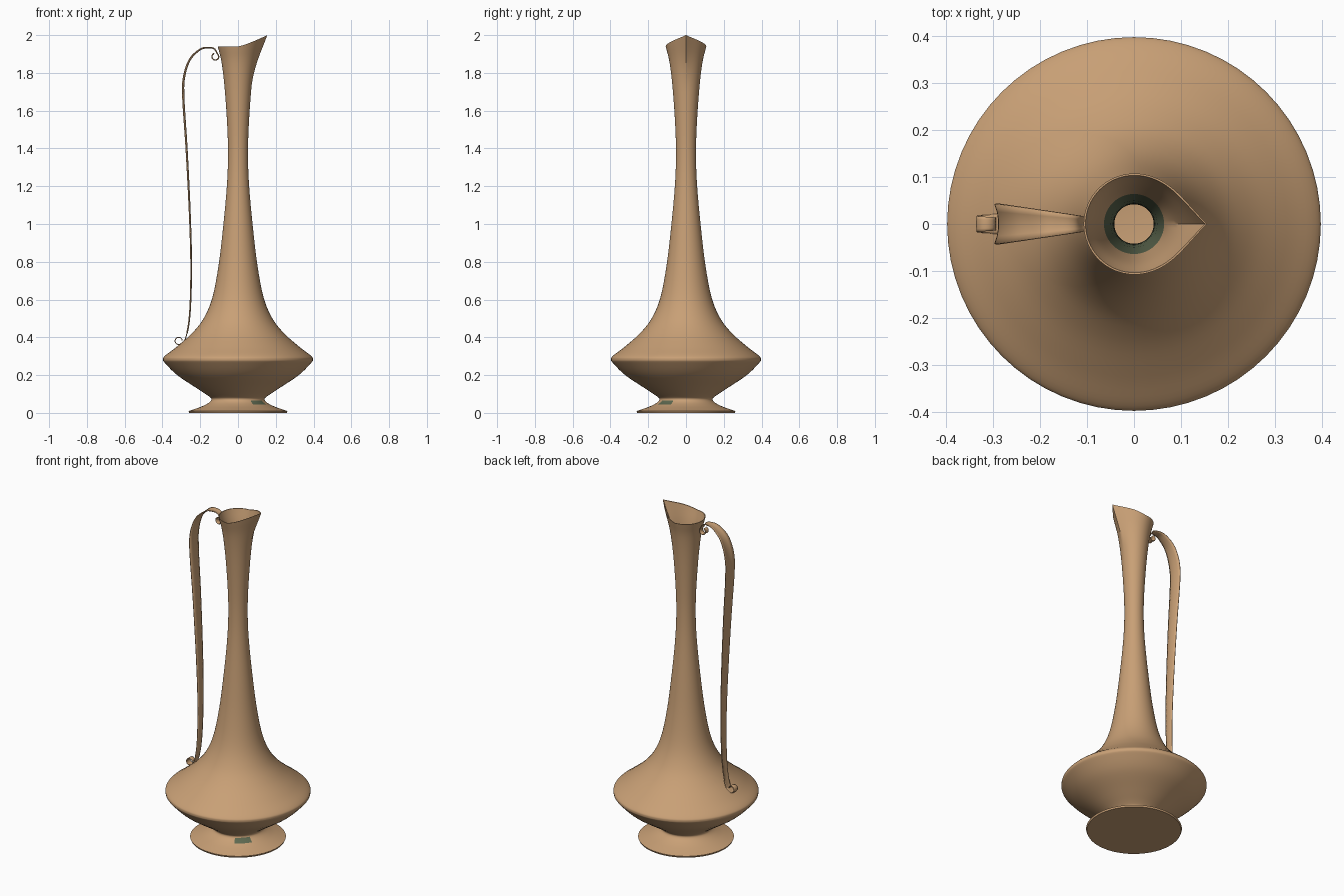
import bpy, bmesh, math
from mathutils import Vector

cube = bpy.data.objects.get("Cube")
if cube:
    bpy.data.objects.remove(cube, do_unlink=True)

SEGMENTS = 64


def material(name, color):
    mat = bpy.data.materials.new(name)
    mat.use_nodes = True
    mat.diffuse_color = (*color, 1)
    mat.node_tree.nodes["Principled BSDF"].inputs["Base Color"].default_value = (*color, 1)
    return mat


tan = material("tan clay", (0.58, 0.35, 0.18))
green = material("dark green", (0.11, 0.14, 0.08))


def spline(points, steps):
    """Smooth path through the points."""
    pts = [Vector(p) for p in points]
    pts = [2 * pts[0] - pts[1]] + pts + [2 * pts[-1] - pts[-2]]
    out = []
    for a, b, c, d in zip(pts, pts[1:], pts[2:], pts[3:]):
        for i in range(steps):
            t = i / steps
            out.append(0.5 * (2 * b + (c - a) * t + (2 * a - 5 * b + 4 * c - d) * t ** 2
                              + (3 * b - a - 3 * c + d) * t ** 3))
    return out + [pts[-2]]


def finish(bm, name, angle):
    bmesh.ops.recalc_face_normals(bm, faces=bm.faces)
    mesh = bpy.data.meshes.new(name)
    bm.to_mesh(mesh)
    bm.free()
    obj = bpy.data.objects.new(name, mesh)
    bpy.context.collection.objects.link(obj)
    mesh.materials.append(tan)
    mesh.materials.append(green)
    bpy.ops.object.select_all(action="DESELECT")
    obj.select_set(True)
    bpy.context.view_layer.objects.active = obj
    bpy.ops.object.shade_smooth_by_angle(angle=math.radians(angle))
    return obj


# Vessel: lathed outer and inner wall, with the rim pulled into a spout
RIM = 1.94
outer = spline([(.262, .01), (.225, .022), (.185, .037), (.153, .055), (.141, .073),
                (.157, .09), (.222, .133), (.322, .2), (.385, .262), (.397, .283),
                (.386, .303), (.325, .35), (.245, .42), (.182, .5), (.136, .61),
                (.103, .78), (.077, 1.0), (.059, 1.2), (.053, 1.35), (.056, 1.5),
                (.069, 1.7), (.086, 1.85), (.107, RIM)], 5)
inner = [Vector((p.x - (.011 if p.y < 1.6 else .011 - .007 * (p.y - 1.6) / .34), p.y))
         for p in reversed(outer) if p.y > .12]
profile = [Vector((.258, 0))] + outer + inner


def lip_point(r, z, angle):
    pull = max(0, (z - 1.72) / (RIM - 1.72)) ** 2
    r += .048 * pull * math.exp(-abs(angle) / .33)
    x, y = r * math.cos(angle), r * math.sin(angle)
    return x, y, z + .06 * pull * (max(0, x) / .155) ** 1.25


bm = bmesh.new()
angles = [math.tau * i / SEGMENTS for i in range(SEGMENTS)]
angles = [a - math.tau if a > math.pi else a for a in angles]
rings = [[bm.verts.new(lip_point(p.x, p.y, a)) for a in angles] for p in profile]
for j, (low, high) in enumerate(zip(rings, rings[1:])):
    is_inner = j > len(outer)
    mid = (profile[j] + profile[j + 1]) / 2
    for i in range(SEGMENTS):
        k = (i + 1) % SEGMENTS
        face = bm.faces.new((low[i], low[k], high[k], high[i]))
        # Green band inside the neck and small patch on the foot
        center = face.calc_center_median()
        turn = math.degrees(math.atan2(center.y, center.x))
        band = is_inner and 1.25 < mid.y < 1.73
        patch = not is_inner and .043 < mid.y < .066 and abs(turn + 45) < 17
        face.material_index = int(band or patch)
bm.faces.new(rings[0])
bm.faces.new(rings[-1])
finish(bm, "vessel_body", 40)


# Handle: curved ribbon with a curl at each end
def curl(cx, cz, radius, start, sweep, count=18):
    steps = [math.radians(start - sweep * i / count) for i in range(count + 1)]
    return [Vector((cx + radius * math.cos(a), cz + radius * math.sin(a))) for a in steps]


top_curl = curl(-.12, 1.886, .018, 50, 300)
low_curl = curl(-.314, .381, .019, -50, 300)
strap = spline([top_curl[0], (-.125, 1.927), (-.155, 1.934), (-.2, 1.924), (-.255, 1.87),
                (-.286, 1.775), (-.289, 1.66), (-.272, 1.395), (-.256, 1.075),
                (-.248, .81), (-.251, .6), (-.261, .47), (-.28, .39), low_curl[0]], 7)
path = top_curl[:0:-1] + strap + low_curl[1:]


def half_width(index, p):
    if index < len(top_curl):
        return .015
    if index >= len(path) - len(low_curl):
        return .02 - .007 * (index - len(path) + len(low_curl)) / len(low_curl)
    if p.y > 1.7:
        return .015 + .028 * min(1, max(0, (-.1 - p.x) / .185))
    return .021 + .022 * max(0, (p.y - .4) / 1.3)


bm = bmesh.new()
rows = []
for i, p in enumerate(path):
    tangent = (path[min(i + 1, len(path) - 1)] - path[max(i - 1, 0)]).normalized()
    outward = Vector((tangent.y, -tangent.x))
    width = half_width(i, p)
    row = []
    for s in (-1, -.6, -.2, .2, .6, 1):
        q = p + outward * (.2 * width * (s * s - .5)) * (1 if p.y > .42 else .3)
        row.append(bm.verts.new((q.x, s * width, q.y)))
    rows.append(row)
for a, b in zip(rows, rows[1:]):
    for i in range(len(a) - 1):
        bm.faces.new((a[i], a[i + 1], b[i + 1], b[i]))
handle = finish(bm, "handle", 40)
solid = handle.modifiers.new("thickness", "SOLIDIFY")
solid.thickness = .004
solid.offset = 0
